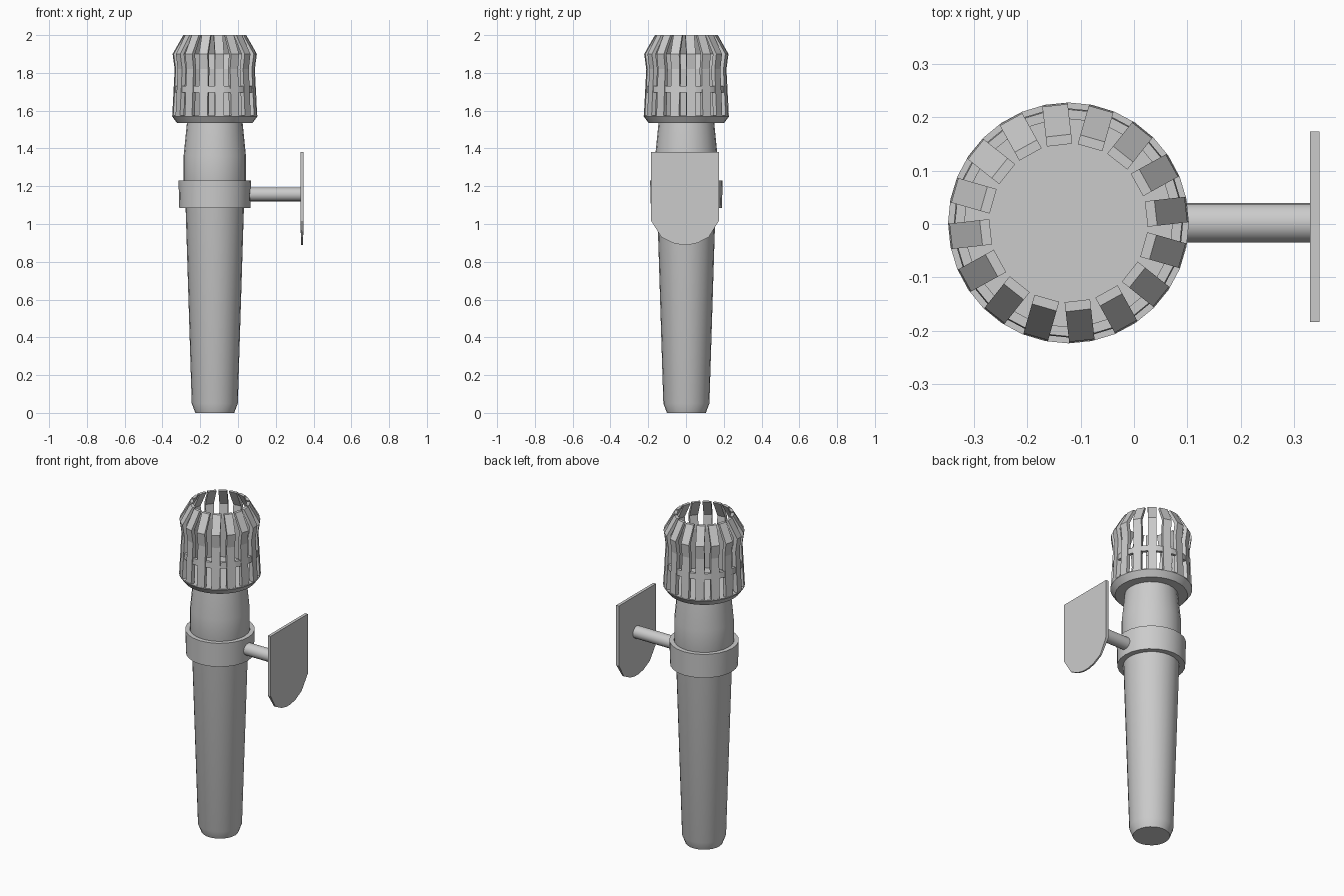
import bpy, bmesh, math
from mathutils import Matrix, Vector

cube = bpy.data.objects.get("Cube")
if cube:
    bpy.data.objects.remove(cube)

AXIS = Vector((-0.123, 0.002, 0))

metal = bpy.data.materials.new("grey metal")
metal.use_nodes = True
GREY = (0.6, 0.6, 0.6, 1)
metal.diffuse_color = GREY
metal.node_tree.nodes["Principled BSDF"].inputs["Base Color"].default_value = GREY


def make_object(name, bm, location=AXIS, smooth=False):
    bmesh.ops.recalc_face_normals(bm, faces=bm.faces)
    mesh = bpy.data.meshes.new(name)
    bm.to_mesh(mesh)
    bm.free()
    obj = bpy.data.objects.new(name, mesh)
    obj.location = location
    mesh.materials.append(metal)
    bpy.context.collection.objects.link(obj)
    if smooth:
        bpy.ops.object.select_all(action="DESELECT")
        obj.select_set(True)
        bpy.context.view_layer.objects.active = obj
        bpy.ops.object.shade_smooth_by_angle(angle=math.radians(25))
    return obj


def lathe(name, profile, sides, closed=False):
    """Spin an (r, z) profile; open profiles get flat caps, closed ones make rings."""
    bm = bmesh.new()
    rings = []
    for r, z in profile:
        rings.append([bm.verts.new((r * math.cos(a), r * math.sin(a), z))
                      for a in (math.tau * i / sides for i in range(sides))])
    pairs = list(zip(rings, rings[1:]))
    if closed:
        pairs.append((rings[-1], rings[0]))
    else:
        bm.faces.new(rings[0])
        bm.faces.new(rings[-1])
    for low, high in pairs:
        for i in range(sides):
            j = (i + 1) % sides
            bm.faces.new((low[i], low[j], high[j], high[i]))
    return make_object(name, bm, smooth=True)


def add_prism(bm, front, back):
    """Join two matching outlines into a solid."""
    a = [bm.verts.new(p) for p in front]
    b = [bm.verts.new(p) for p in back]
    bm.faces.new(a)
    bm.faces.new(b)
    for i in range(len(a)):
        j = (i + 1) % len(a)
        bm.faces.new((a[i], a[j], b[j], b[i]))


# Tapered handle with its swollen neck
lathe("handle", [(0.103, 0), (0.122, 0.05), (0.158, 1.2), (0.165, 1.23),
                 (0.165, 1.36), (0.147, 1.54)], 24)

# Dish under the basket
lathe("basket_dish", [(0.2, 1.535), (0.226, 1.57), (0.226, 1.575)], 32)

# Thin hoop tying the bars together
lathe("basket_hoop", [(0.215, 1.695), (0.213, 1.73), (0.195, 1.73), (0.197, 1.695)],
      32, closed=True)

# Sixteen kinked bars
outer = [(0.224, 1.57), (0.211, 1.82), (0.222, 1.9), (0.165, 2.0)]
inner = [(0.147, 2.0), (0.199, 1.9), (0.188, 1.82), (0.2, 1.57)]
bm = bmesh.new()
half = 0.024
for i in range(16):
    turn = Matrix.Rotation(math.radians(6.5) + math.tau * i / 16, 3, "Z")
    add_prism(bm, *[[turn @ Vector((r, side, z)) for r, z in outer + inner]
                    for side in (-half, half)])
make_object("basket_bars", bm)

# Collar gripping the handle
lathe("collar", [(0.188, 1.085), (0.192, 1.23), (0.166, 1.23), (0.156, 1.085)],
      24, closed=True)

# Rod from the collar to the wall plate
bm = bmesh.new()
bmesh.ops.create_cone(bm, cap_ends=True, segments=16, radius1=0.037, radius2=0.037,
                      depth=0.29, matrix=Matrix.Rotation(math.pi / 2, 4, "Y"))
make_object("bracket_rod", bm, (0.19, 0.002, 1.157), smooth=True)

# Wall plate with a rounded, thinned foot
right_half = [(0.179, 1.38), (0.179, 1.016), (0.125, 0.93), (0.066, 0.9), (0.02, 0.89)]
outline = right_half + [(-y, z) for y, z in reversed(right_half)]
bm = bmesh.new()
add_prism(bm, *[[(0.339 + s * (0.009 if z > 0.95 else 0.005), y - 0.005, z)
                 for y, z in outline] for s in (-1, 1)])
make_object("wall_plate", bm, (0, 0, 0))
